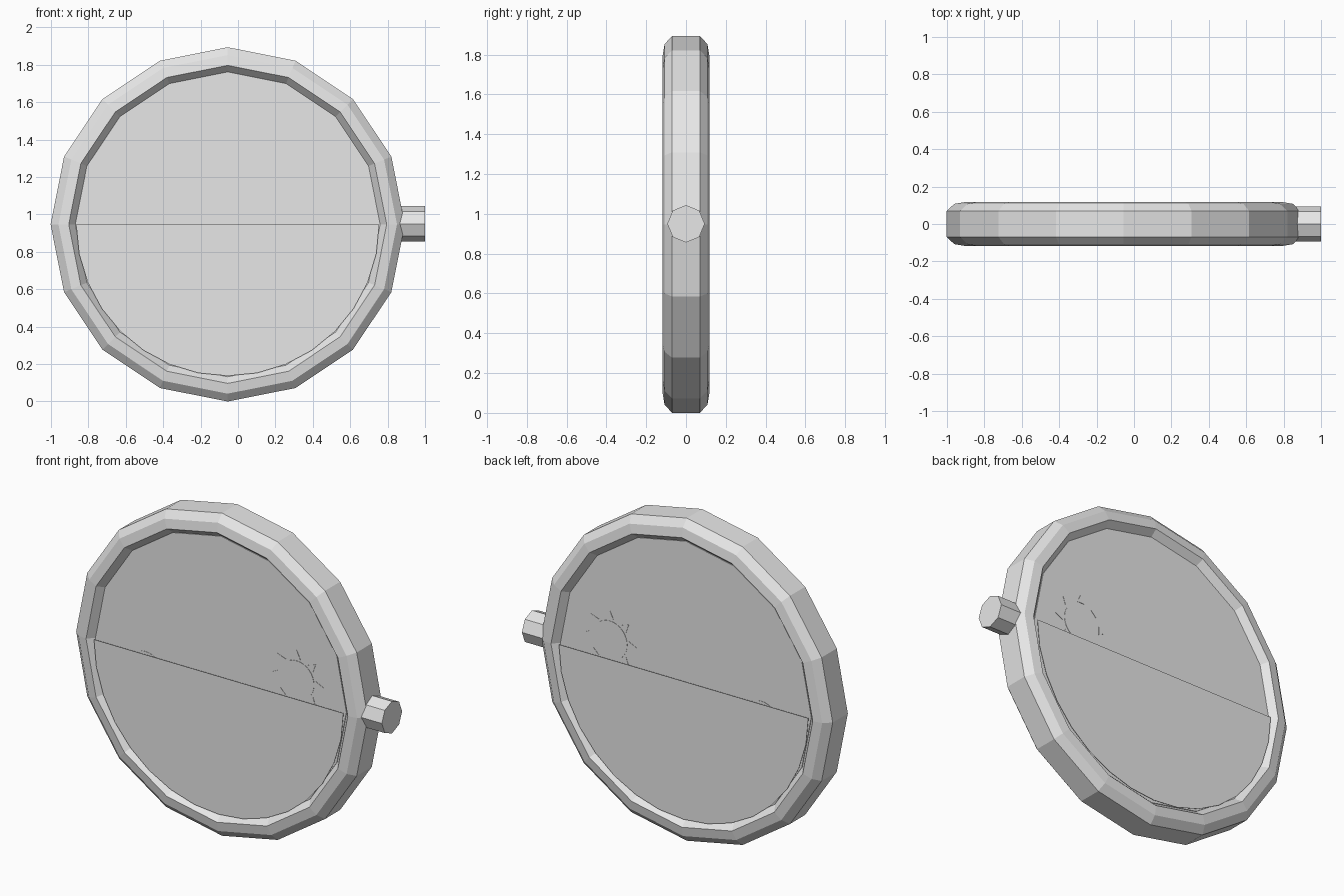
import bpy, bmesh, math
from mathutils import Matrix

if "Cube" in bpy.data.objects:
    bpy.data.objects.remove(bpy.data.objects["Cube"])

CX, CZ = -0.055, 0.947
grey = bpy.data.materials.new("light_grey")
grey.diffuse_color = (0.8, 0.8, 0.8, 1)
grey.use_nodes = True
grey.node_tree.nodes["Principled BSDF"].inputs["Base Color"].default_value = grey.diffuse_color


def finish(name, bm):
    bmesh.ops.recalc_face_normals(bm, faces=bm.faces)
    me = bpy.data.meshes.new(name)
    bm.to_mesh(me)
    bm.free()
    me.materials.append(grey)
    ob = bpy.data.objects.new(name, me)
    bpy.context.collection.objects.link(ob)
    return ob


def slab(bm, pts, y0, y1):
    """Closed plate with an (x, z) outline between two depths."""
    a = [bm.verts.new((x, y0, z)) for x, z in pts]
    b = [bm.verts.new((x, y1, z)) for x, z in pts]
    bm.faces.new(a)
    bm.faces.new(b[::-1])
    for i in range(len(pts)):
        j = (i + 1) % len(pts)
        bm.faces.new((a[i], b[i], b[j], a[j]))


def arc(x, z, r, n, start=0.0, sweep=2 * math.pi, closed=False):
    return [(x + r * math.cos(start + sweep * i / n), z + r * math.sin(start + sweep * i / n))
            for i in range(n + (1 if closed else 0))]


# rim: eight-sided section swept round sixteen steps
half = [(0.81, 0.07), (0.85, 0.117), (0.905, 0.108), (0.947, 0.07)]
section = half + [(r, -y) for r, y in reversed(half)]
bm = bmesh.new()
rings = [[bm.verts.new((CX + r * math.cos(a), y, CZ + r * math.sin(a))) for r, y in section]
         for a in (math.tau * i / 16 for i in range(16))]
for i in range(16):
    p, q = rings[i], rings[(i + 1) % 16]
    for k in range(8):
        m = (k + 1) % 8
        bm.faces.new((p[k], p[m], q[m], q[k]))
finish("rim", bm)

# dial filling the rim
bm = bmesh.new()
slab(bm, arc(CX, CZ, 0.815, 16), -0.08, 0.08)
finish("dial", bm)

# knob on the right side
bm = bmesh.new()
bmesh.ops.create_cone(bm, cap_ends=True, segments=8, radius1=0.094, radius2=0.094, depth=0.17,
                      matrix=Matrix.Translation((0.915, 0, CZ + 0.003)) @ Matrix.Rotation(math.pi / 2, 4, 'Y'))
finish("knob", bm)

# painted sun and moon and the half cover, on both sides
for side, s in (("front", -1), ("back", 1)):
    bm = bmesh.new()
    slab(bm, arc(0.438, 1.05, 0.113, 32), s * 0.079, s * 0.082)
    for i in range(8):
        a = math.tau * i / 8
        c, n = math.cos(a), math.sin(a)
        ray = [(0.125, -0.024), (0.175, 0), (0.125, 0.024)]
        slab(bm, [(0.438 + u * c - v * n, 1.05 + u * n + v * c) for u, v in ray], s * 0.079, s * 0.082)
    finish("sun_" + side, bm)

    bm = bmesh.new()
    slab(bm, arc(-0.545, 0.842, 0.113, 32), s * 0.079, s * 0.082)
    finish("moon_" + side, bm)

    bm = bmesh.new()
    slab(bm, arc(CX, CZ, 0.81, 16, math.pi, math.pi, True), s * 0.099, s * 0.101)
    finish("half_cover_" + side, bm)
